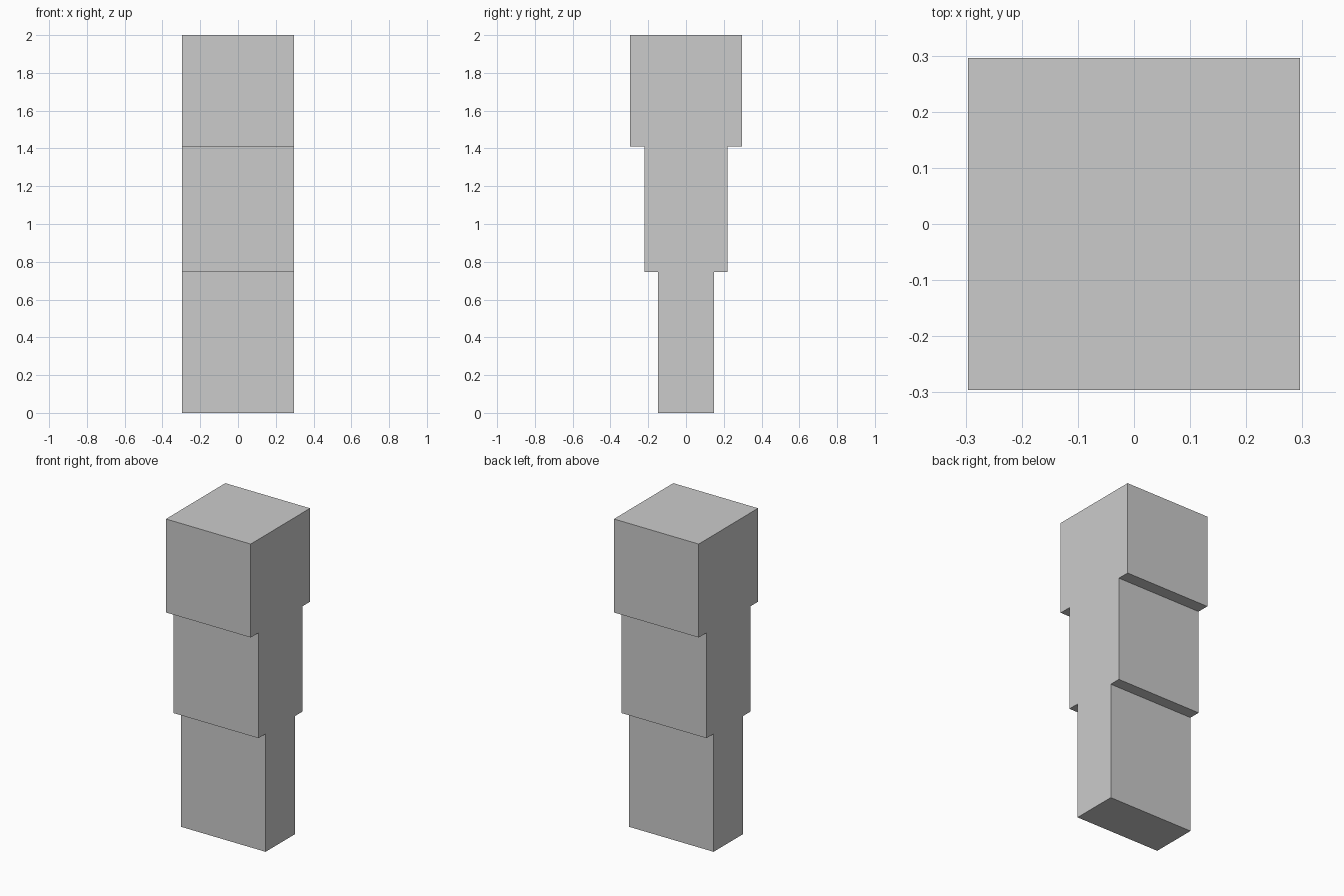
import bpy
import bmesh

cube = bpy.data.objects.get("Cube")
if cube:
    bpy.data.objects.remove(cube, do_unlink=True)

# Single plain colour
grey = bpy.data.materials.new("light_grey")
grey.use_nodes = True
colour = (0.6, 0.6, 0.6, 1.0)
grey.diffuse_color = colour
grey.node_tree.nodes["Principled BSDF"].inputs["Base Color"].default_value = colour

HALF = 0.296      # half width shared by every part
HIP, NECK, TOP = 0.745, 1.41, 2.0


def box(name, low, high):
    """Flat-faced box between two opposite corners."""
    bm = bmesh.new()
    bmesh.ops.create_cube(bm, size=1)
    for v in bm.verts:
        for i in range(3):
            v.co[i] = low[i] if v.co[i] < 0 else high[i]
    mesh = bpy.data.meshes.new(name)
    bm.to_mesh(mesh)
    bm.free()
    mesh.materials.append(grey)
    obj = bpy.data.objects.new(name, mesh)
    bpy.context.collection.objects.link(obj)
    return obj


# Head and torso
box("head", (-HALF, -HALF, NECK), (HALF, HALF, TOP))
box("torso", (-HALF, -0.219, HIP), (HALF, 0.219, NECK))

# Two legs standing flush against each other
box("left_leg", (0, -0.147, 0), (HALF, 0.147, HIP))
box("right_leg", (-HALF, -0.147, 0), (0, 0.147, HIP))
